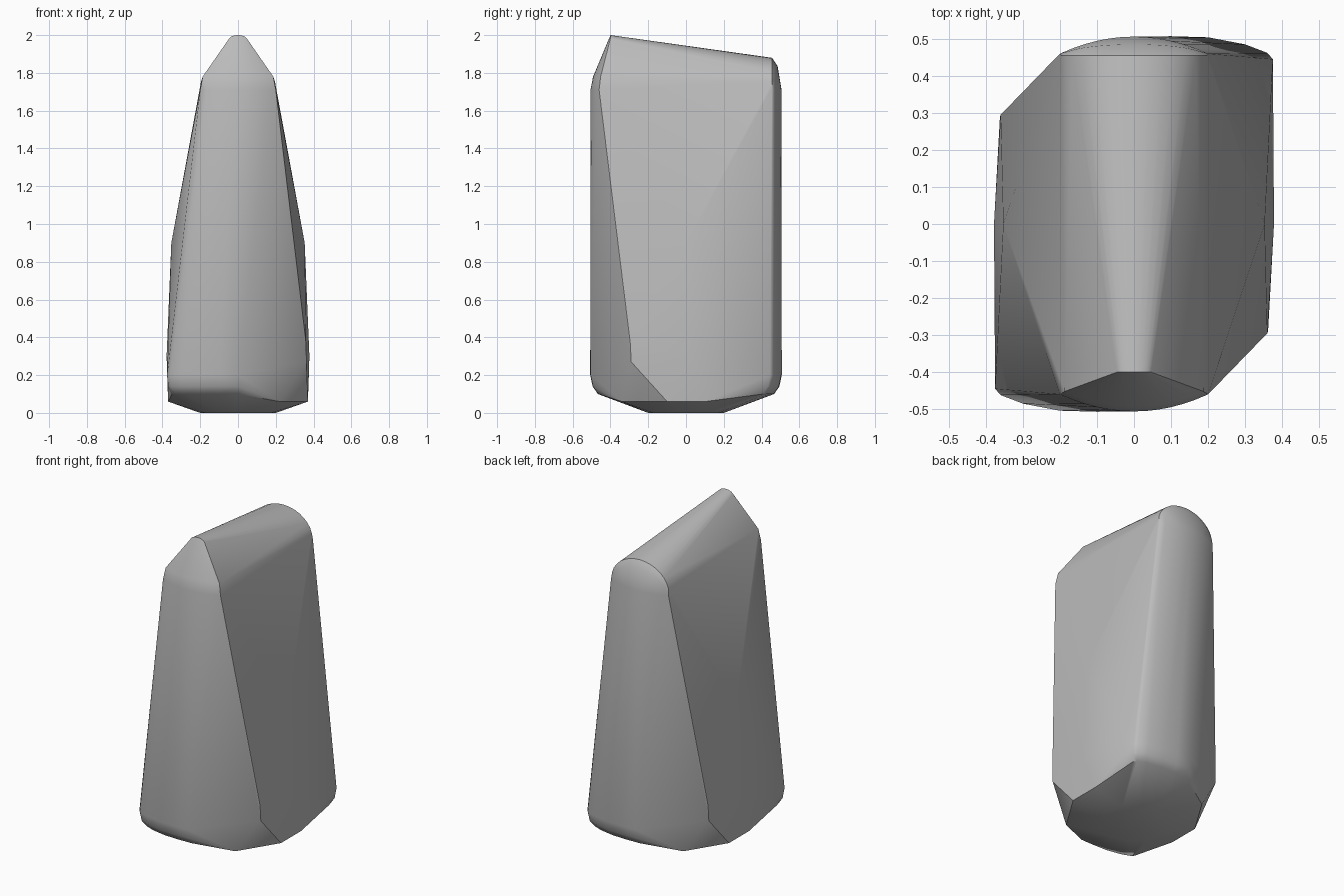
import bpy, bmesh, math

cube = bpy.data.objects.get("Cube")
if cube:
    bpy.data.objects.remove(cube, do_unlink=True)

stone = bpy.data.materials.new("stone grey")
stone.use_nodes = True
GREY = (0.5, 0.5, 0.5, 1)
stone.diffuse_color = GREY
stone.node_tree.nodes["Principled BSDF"].inputs["Base Color"].default_value = GREY

points = []


def both_ends(pts):
    """Add points and their half-turn copies about the vertical axis."""
    for x, y, z in pts:
        points.append((x, y, z))
        points.append((-x, -y, z))


# Lower end: rounded plan curve with a rolled bottom edge
plan = [(-0.375, -0.445), (-0.36, -0.462), (-0.3, -0.485), (-0.2, -0.504), (-0.1, -0.507), (0, -0.505)]
for x, y in plan:
    both_ends([(x, y, 0.2),
               (x * 0.985, y * 0.975, 0.14),
               (x * 0.93, y * 0.92, 0.1)])

# Slanted corner cut, side bulge and underside
both_ends([(0.36, -0.295, 0.37), (0.362, -0.29, 0.27),
           (0.353, 0, 0.9), (0.378, 0, 0.3), (0.37, -0.1, 0.06), (0.37, 0.1, 0.06),
           (0.22, -0.34, 0.06)])
for i in range(12):
    a = math.tau * i / 12
    points.append((0.2 * math.cos(a), 0.2 * math.sin(a), 0))

# Shoulders: shallow arc in plan at both ends, rolled inwards
for i in range(13):
    t = -1 + i / 6
    both_ends([(0.2 * t, -0.46 - 0.046 * (1 - t * t), 1.71)])
    points.append((0.187 * t, -0.452 - 0.04 * (1 - t * t), 1.78))

# Crown: broad arch at the back, narrow crest at the front
for i in range(17):
    a = math.pi * i / 16
    c, s = math.cos(a), math.sin(a)
    points.append((0.2 * c, 0.455, 1.72 + 0.16 * s))
    points.append((0.19 * c, 0.455 + 0.03 * s, 1.72 + 0.115 * s))
    points.append((0.05 * c, -0.4, 1.972 + 0.028 * s))

# Wrap everything in one convex stone
bm = bmesh.new()
for p in points:
    bm.verts.new(p)
hull = bmesh.ops.convex_hull(bm, input=bm.verts[:])
loose = [v for v in bm.verts if not v.link_faces]
bmesh.ops.delete(bm, geom=loose, context="VERTS")
bmesh.ops.remove_doubles(bm, verts=bm.verts[:], dist=0.002)
bmesh.ops.dissolve_limit(bm, angle_limit=math.radians(1), verts=bm.verts[:], edges=bm.edges[:])
bmesh.ops.recalc_face_normals(bm, faces=bm.faces[:])
mesh = bpy.data.meshes.new("standing_stone")
bm.to_mesh(mesh)
bm.free()
mesh.materials.append(stone)
obj = bpy.data.objects.new("standing_stone", mesh)
bpy.context.collection.objects.link(obj)

bpy.ops.object.select_all(action="DESELECT")
obj.select_set(True)
bpy.context.view_layer.objects.active = obj
bpy.ops.object.shade_smooth_by_angle(angle=math.radians(35))
